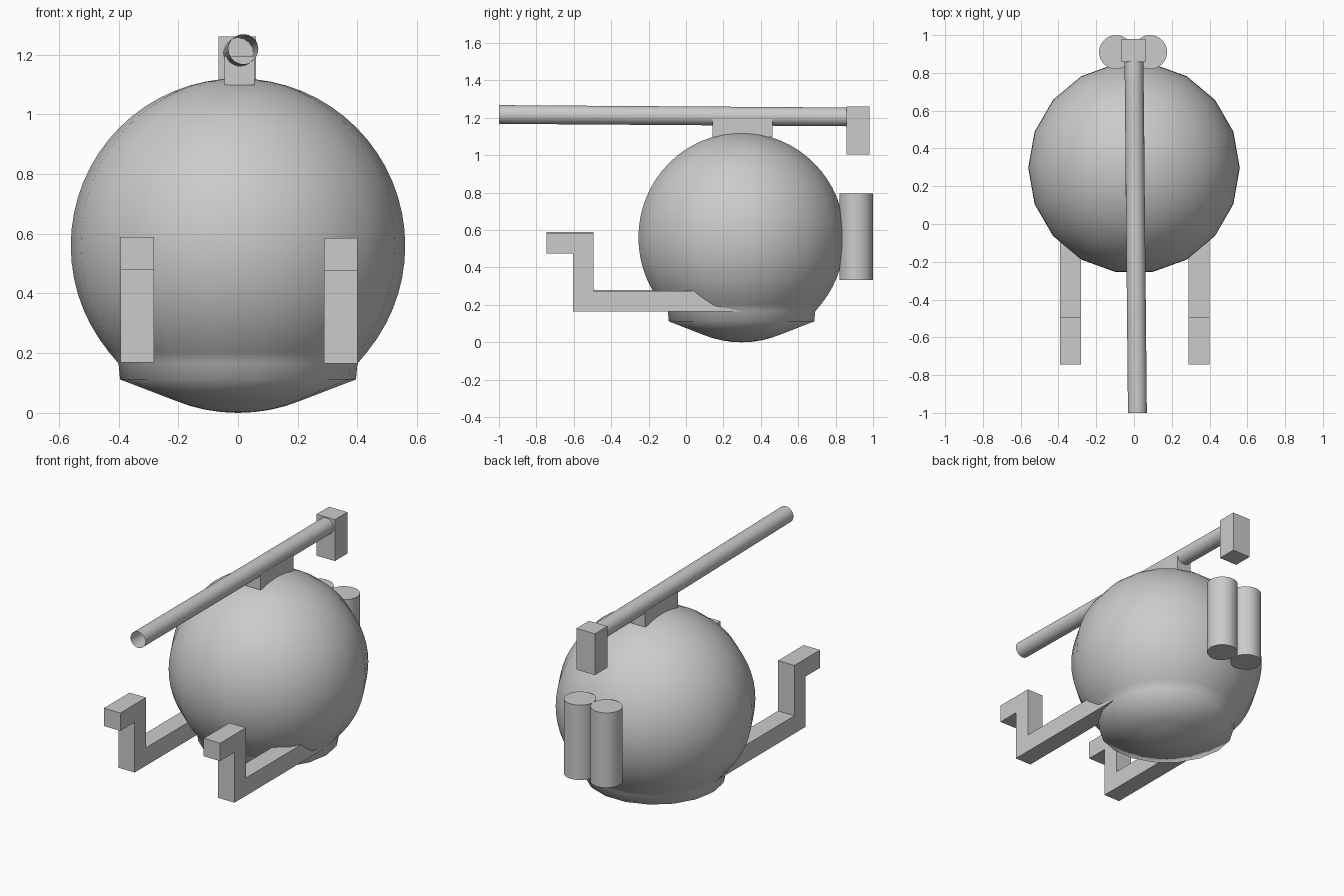
import bpy, bmesh
from math import sin, cos, pi, radians
from mathutils import Vector

if "Cube" in bpy.data.objects:
    bpy.data.objects.remove(bpy.data.objects["Cube"])


def finish(name, bm, smooth_angle=None):
    bmesh.ops.recalc_face_normals(bm, faces=bm.faces)
    mesh = bpy.data.meshes.new(name)
    bm.to_mesh(mesh)
    bm.free()
    obj = bpy.data.objects.new(name, mesh)
    bpy.context.collection.objects.link(obj)
    if smooth_angle is not None:
        mesh.polygons.foreach_set("use_smooth", [True] * len(mesh.polygons))
        mesh.set_sharp_from_angle(angle=radians(smooth_angle))
    return obj


def box(name, lo, hi):
    bm = bmesh.new()
    bmesh.ops.create_cube(bm, size=1)
    lo, hi = Vector(lo), Vector(hi)
    for v in bm.verts:
        v.co = Vector(v.co[i] * (hi[i] - lo[i]) + (lo[i] + hi[i]) / 2 for i in range(3))
    return finish(name, bm)


def tube(name, start, end, radius, caps):
    start, end = Vector(start), Vector(end)
    axis = end - start
    bm = bmesh.new()
    bmesh.ops.create_cone(bm, cap_ends=caps, segments=32, radius1=radius,
                          radius2=radius, depth=axis.length)
    rot = axis.to_track_quat('Z', 'Y')
    for v in bm.verts:
        v.co = rot @ v.co + (start + end) / 2
    return finish(name, bm, 30)


# Round body: 18-sided sphere with one low ring flared out into a skirt
R, CY, CZ, SIDES = 0.56, 0.297, 0.56, 18
bm = bmesh.new()
profile = [(R * sin(a), CZ - R * cos(a)) for a in (pi * i / 32 for i in range(1, 32))]
below = [p for p in profile if p[1] < 0.06]
above = [p for p in profile if p[1] > 0.17]
profile = below + [(0.395, 0.112), (0.4, 0.165)] + above
rings = [[bm.verts.new((r * cos(2 * pi * k / SIDES), CY + r * sin(2 * pi * k / SIDES), z))
          for k in range(SIDES)] for r, z in profile]
for a, b in zip(rings, rings[1:]):
    for k in range(SIDES):
        n = (k + 1) % SIDES
        bm.faces.new((a[k], a[n], b[n], b[k]))
for ring, z in ((rings[0], 0), (rings[-1], 2 * R)):
    pole = bm.verts.new((0, CY, z))
    for k in range(SIDES):
        bm.faces.new((ring[k], ring[(k + 1) % SIDES], pole))
finish("round_body", bm, 85)

# Long open tube on top, its mount and the rear block
tube("top_tube", (0.018, -1.0, 1.218), (0.0, 0.87, 1.205), 0.05, False)
box("tube_mount", (-0.045, 0.142, 1.098), (0.055, 0.463, 1.195))
box("tube_rear_block", (-0.065, 0.858, 1.005), (0.06, 0.98, 1.26))

# Twin tanks on the back
for side, x in (("left", -0.095), ("right", 0.085)):
    tube(side + "_back_tank", (x, 0.91, 0.333), (x, 0.91, 0.795), 0.09, True)

# Stepped front arms, one side profile extruded across x
step = [(0.29, 0.165), (-0.605, 0.165), (-0.605, 0.475), (-0.745, 0.475),
        (-0.745, 0.585), (-0.495, 0.585), (-0.495, 0.275), (0.29, 0.275)]
for side, x, dz in (("left", -0.393, 0.004), ("right", 0.288, 0)):
    bm = bmesh.new()
    face = bm.faces.new([bm.verts.new((x, y, z + dz)) for y, z in step])
    new = bmesh.ops.extrude_face_region(bm, geom=[face])["geom"]
    for v in new:
        if isinstance(v, bmesh.types.BMVert):
            v.co.x += 0.112
    finish(side + "_front_arm", bm)
